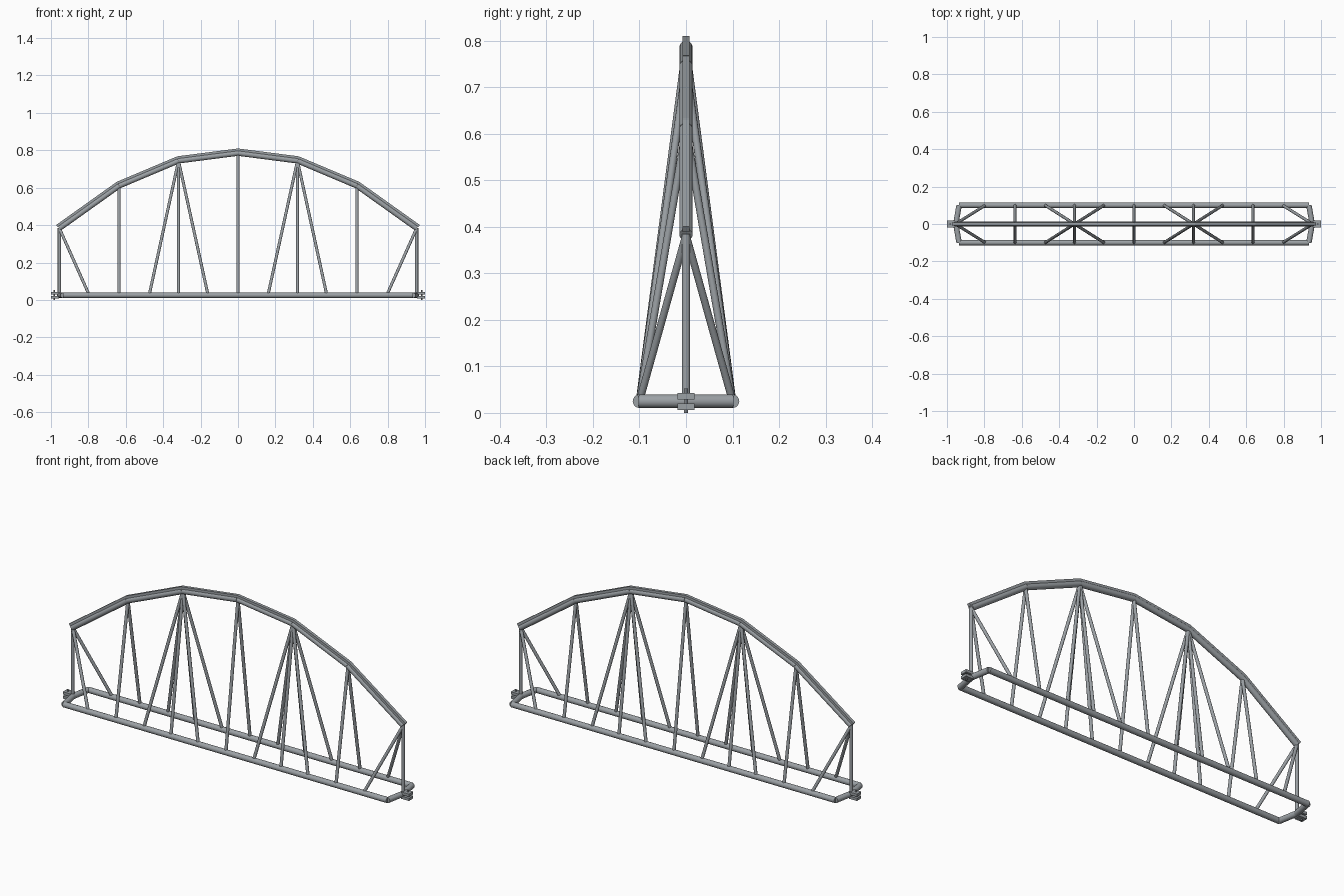
import bpy
import bmesh
from mathutils import Vector, Matrix

if "Cube" in bpy.data.objects:
    bpy.data.objects.remove(bpy.data.objects["Cube"], do_unlink=True)

steel = bpy.data.materials.new("grey_steel")
steel.use_nodes = True
colour = (0.33, 0.355, 0.375, 1)
steel.diffuse_color = colour
steel.node_tree.nodes["Principled BSDF"].inputs["Base Color"].default_value = colour


def finish(name, bm):
    mesh = bpy.data.meshes.new(name)
    bm.to_mesh(mesh)
    bm.free()
    mesh.materials.append(steel)
    obj = bpy.data.objects.new(name, mesh)
    bpy.context.collection.objects.link(obj)
    bpy.ops.object.select_all(action="DESELECT")
    obj.select_set(True)
    bpy.context.view_layer.objects.active = obj
    bpy.ops.object.shade_smooth_by_angle()
    return obj


def tube(name, start, end, radius, sides=20):
    a, b = Vector(start), Vector(end)
    axis = b - a
    place = Matrix.Translation((a + b) / 2) @ axis.to_track_quat("Z", "Y").to_matrix().to_4x4()
    bm = bmesh.new()
    bmesh.ops.create_cone(bm, cap_ends=True, segments=sides, radius1=radius,
                          radius2=radius, depth=axis.length, matrix=place)
    return finish(name, bm)


def box(name, centre, size, turn=Matrix.Identity(4)):
    bm = bmesh.new()
    bmesh.ops.create_cube(bm, size=1, matrix=Matrix.Translation(centre) @ turn @ Matrix.Diagonal((*size, 1)))
    return finish(name, bm)


BASE_Z, BASE_Y = 0.025, 0.1
CHORD_R, LEG_R = 0.0145, 0.008
NODES = [(0, 0.785), (0.318, 0.744), (0.636, 0.61), (0.955, 0.383)]

# Long bottom tubes
for side, y in (("front", -BASE_Y), ("back", BASE_Y)):
    tube(side + "_bottom_tube", (-0.935, y, BASE_Z), (0.935, y, BASE_Z), CHORD_R)

for side, s in (("left", 1), ("right", -1)):
    # Arched top chord with a flat rail along its upper side
    for i, ((x0, z0), (x1, z1)) in enumerate(zip(NODES, NODES[1:])):
        a, b = Vector((s * x0, 0, z0)), Vector((s * x1, 0, z1))
        tube(f"{side}_top_chord_{i}", a, b, CHORD_R)
        along = (b - a).normalized()
        normal = Vector((-along.z, 0, along.x)) * s
        turn = Matrix((along, normal.cross(along), normal)).transposed().to_4x4()
        box(f"{side}_top_rail_{i}", (a + b) / 2 + normal * 0.0175,
            ((b - a).length + 0.008, 0.016, 0.014), turn)

    # End post and V-shaped end tubes
    tube(side + "_end_post", (s * 0.955, 0, BASE_Z), (s * 0.955, 0, 0.385), 0.009)
    for y in (-BASE_Y, BASE_Y):
        tube(side + "_end_tube", (s * 0.935, y, BASE_Z), (s * 0.953, 0, BASE_Z), CHORD_R)

    # Hinge plates and pin
    for z in (0.0135, 0.0355):
        box(side + "_hinge_plate", (s * 0.978, 0, z), (0.044, 0.036, 0.014))
    tube(side + "_hinge_pin", (s * 0.982, 0, 0), (s * 0.982, 0, 0.052), 0.004, 12)

# Braces from the chord to both bottom tubes: top x, top z, foot x
BRACES = [(0.318, 0.744, 0.318), (0.318, 0.744, 0.475), (0.318, 0.744, 0.16),
          (0.636, 0.61, 0.636), (0.955, 0.383, 0.795)]
braces = [(0, 0.785, 0)] + [(s * x, z, s * f) for s in (-1, 1) for x, z, f in BRACES]
for top_x, top_z, foot_x in braces:
    for y in (-BASE_Y, BASE_Y):
        tube("brace", (top_x, 0, top_z), (foot_x, y, BASE_Z), LEG_R, 16)
